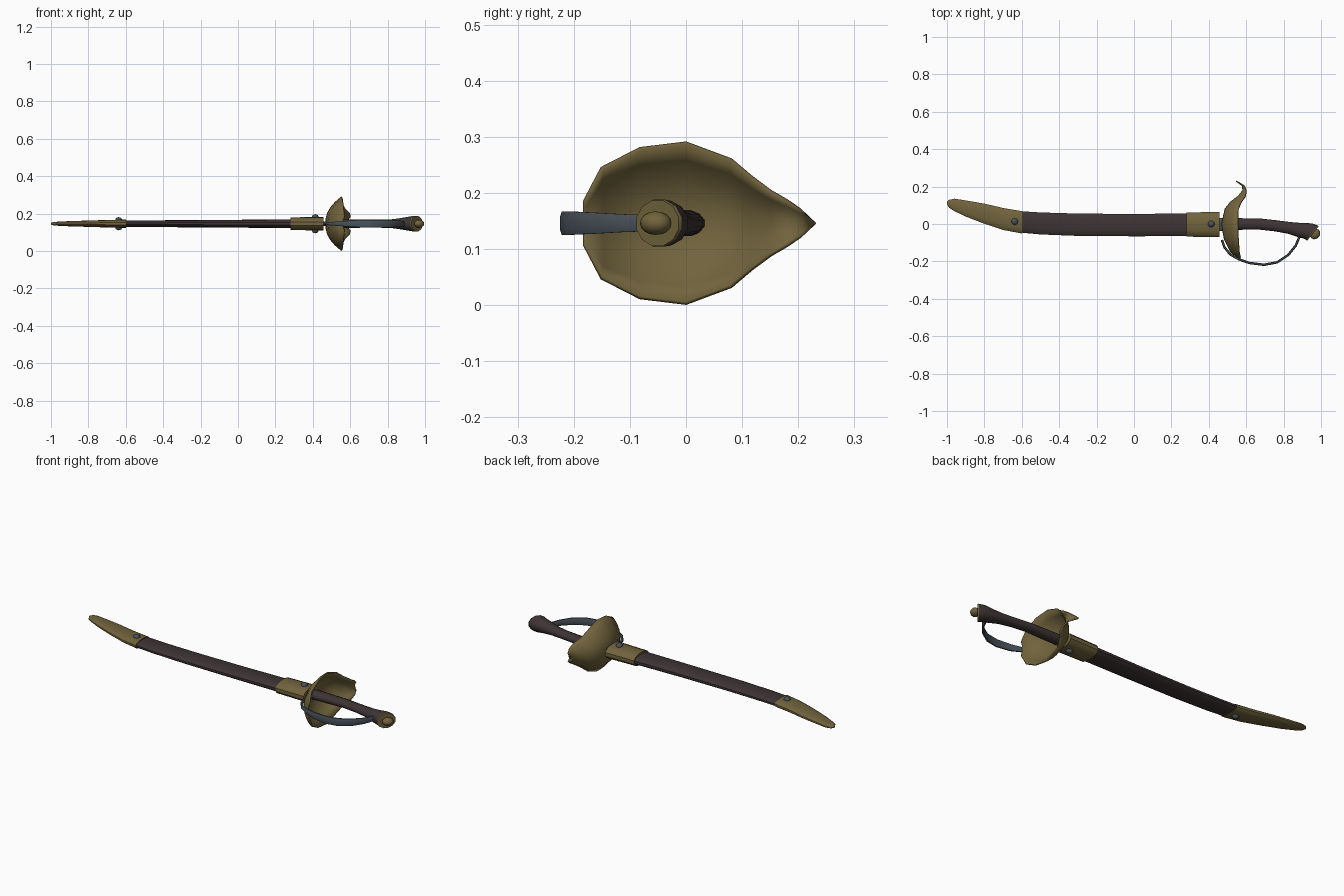
import bpy, bmesh, math
from mathutils import Vector, Matrix

if "Cube" in bpy.data.objects:
    bpy.data.objects.remove(bpy.data.objects["Cube"])

ZC = 0.146  # height of the sword's flat centre plane


def material(name, rgb):
    m = bpy.data.materials.new(name)
    m.diffuse_color = (*rgb, 1)
    m.use_nodes = True
    m.node_tree.nodes["Principled BSDF"].inputs["Base Color"].default_value = m.diffuse_color
    return m


BRASS = material("aged_brass", (0.165, 0.125, 0.046))
LEATHER = material("dark_leather", (0.047, 0.034, 0.035))
STEEL = material("blued_steel", (0.065, 0.083, 0.1))


def finish(bm, name, mat, angle=35):
    bmesh.ops.recalc_face_normals(bm, faces=bm.faces[:])
    me = bpy.data.meshes.new(name)
    bm.to_mesh(me)
    bm.free()
    me.materials.append(mat)
    ob = bpy.data.objects.new(name, me)
    bpy.context.collection.objects.link(ob)
    bpy.ops.object.select_all(action='DESELECT')
    ob.select_set(True)
    bpy.context.view_layer.objects.active = ob
    bpy.ops.object.shade_smooth_by_angle(angle=math.radians(angle))
    return ob


def loft(name, stations, mat, n=14, power=0.85, angle=35):
    """Skin rounded sections (x, y, half_y, half_z, heading) along the sword."""
    bm = bmesh.new()
    rings = []
    for x, y, hy, hz, a in stations:
        ring = []
        for i in range(n):
            t = 2 * math.pi * (i + 0.5) / n
            c, s = math.cos(t), math.sin(t)
            u = math.copysign(abs(c) ** power, c) * hy
            v = math.copysign(abs(s) ** power, s) * hz
            ring.append(bm.verts.new((x - math.sin(a) * u, y + math.cos(a) * u, ZC + v)))
        rings.append(ring)
    for p, q in zip(rings, rings[1:]):
        for i in range(n):
            j = (i + 1) % n
            bm.faces.new((p[i], p[j], q[j], q[i]))
    bm.faces.new(rings[0])
    bm.faces.new(rings[-1])
    return finish(bm, name, mat, angle)


def ellipsoid(name, loc, size, mat, turn=0):
    bm = bmesh.new()
    bmesh.ops.create_uvsphere(bm, u_segments=12, v_segments=8, radius=1,
                              matrix=Matrix.Translation(loc) @ Matrix.Rotation(turn, 4, 'Z')
                              @ Matrix.Diagonal((*size, 1)))
    return finish(bm, name, mat, 60)


# Scabbard: leather body, brass tip, brass throat
loft("scabbard_body", [(-.63, .013, .058, .017, 0), (-.5, .003, .06, .018, 0),
                       (-.3, -.004, .061, .019, 0), (0, -.006, .061, .021, 0),
                       (.3, -.004, .062, .024, 0)], LEATHER)
loft("scabbard_tip", [(-.6, .009, .061, .022, 0), (-.7, .027, .06, .02, 0),
                      (-.8, .055, .055, .017, 0), (-.9, .083, .044, .014, 0),
                      (-.96, .102, .034, .011, 0), (-.988, .108, .022, .009, 0),
                      (-1, .112, .006, .004, 0)], BRASS)
loft("scabbard_throat", [(.28, -.003, .066, .034, 0), (.457, -.003, .069, .036, 0)], BRASS)

# Rivets on both flat sides
for s, side in ((1, "upper"), (-1, "lower")):
    ellipsoid("throat_rivet_" + side, (.413, 0, ZC + s * .036), (.018, .018, .015), STEEL)
    ellipsoid("tip_rivet_" + side, (-.638, .013, ZC + s * .021), (.018, .018, .014), STEEL)

# Bit of blade between throat and guard
loft("blade_shoulder", [(.44, -.003, .036, .012, 0), (.49, -.003, .036, .012, 0)], STEEL)

# Shell guard: slices across z, (y, half width, x of middle, x of rim)
slices = [(-.181, .038, .562, .57), (-.15, .098, .518, .563), (-.082, .133, .484, .558),
          (0, .143, .47, .555), (.08, .113, .488, .558), (.115, .083, .515, .572),
          (.15, .057, .56, .597), (.18, .04, .583, .6), (.205, .024, .58, .59),
          (.229, .003, .547, .547)]
bm = bmesh.new()
rows = []
for y, w, c, r in slices:
    rows.append([bm.verts.new((c + (r - c) * abs(k / 5) ** 2.3, y, ZC + w * k / 5))
                 for k in range(-5, 6)])
for p, q in zip(rows, rows[1:]):
    for i in range(10):
        bm.faces.new((p[i], p[i + 1], q[i + 1], q[i]))
guard = finish(bm, "shell_guard", BRASS, 50)
solid = guard.modifiers.new("thickness", 'SOLIDIFY')
solid.thickness = 0.007
solid.offset = 0

# Grip flaring into a tilted butt, with brass cap and knob
TILT = math.radians(-39)
loft("grip", [(.47, 0, .034, .024, 0), (.56, 0, .032, .024, 0), (.67, 0, .031, .022, 0),
              (.76, -.01, .031, .022, -.12), (.83, -.021, .033, .025, -.18),
              (.89, -.033, .041, .034, -.3), (.93, -.037, .048, .041, -.5),
              (.952, -.047, .051, .043, TILT)], LEATHER, n=12, power=1, angle=40)
nx, ny = math.cos(TILT), math.sin(TILT)
loft("butt_cap", [(.952, -.047, .0515, .0435, TILT),
                  (.952 + nx * .006, -.047 + ny * .006, .05, .042, TILT)], BRASS, n=12, power=1)
ellipsoid("butt_knob", (.969, -.054, ZC), (.025, .03, .021), BRASS, TILT)

# Knuckle bow: flat strap from the guard's outside round to the butt
path = [(.47, -.085, .004), (.484, -.125, .008), (.515, -.163, .011), (.56, -.188, .014),
        (.615, -.208, .019), (.695, -.218, .022), (.765, -.205, .022), (.825, -.165, .02),
        (.865, -.115, .017), (.888, -.06, .015)]
bow = []
for i, (x, y, w) in enumerate(path):
    a, b = path[max(i - 1, 0)], path[min(i + 1, len(path) - 1)]
    bow.append((x, y, .007, w, math.atan2(b[1] - a[1], b[0] - a[0])))
loft("knuckle_bow", bow, STEEL, n=8, power=0.7, angle=40)
